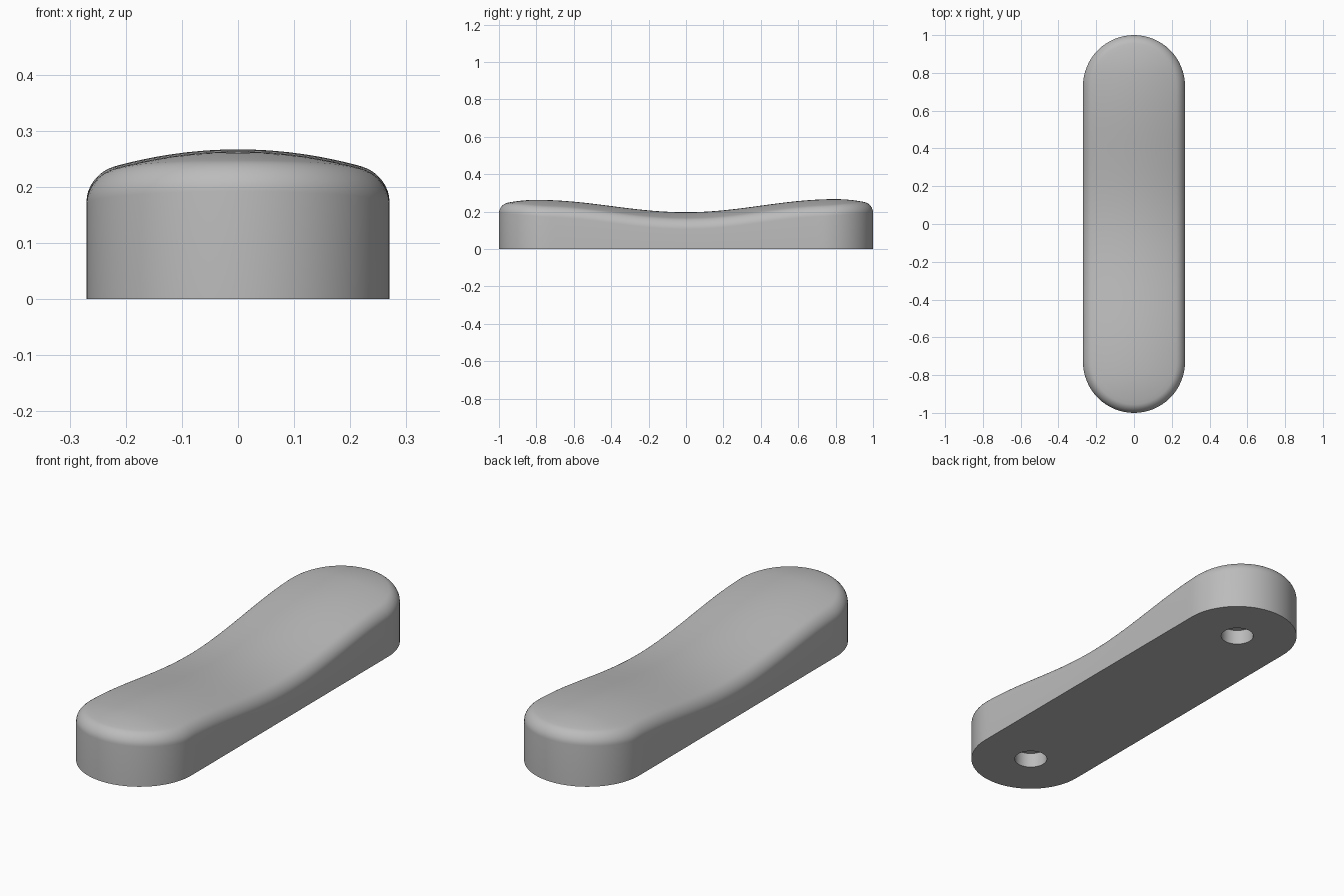
import bpy
import bmesh
from math import pi, cos, sin, sqrt

cube = bpy.data.objects.get("Cube")
if cube:
    bpy.data.objects.remove(cube, do_unlink=True)

RADIUS = 0.27          # half width and end radius
HALF = 1 - RADIUS      # centre of each rounded end
FILLET = 0.045         # rounded rim
ARC, SIDE = 32, 48     # segments per end and per straight side


def top_height(x, y):
    """Saddle-shaped wave along the length, with a crown across it."""
    peak = 0.267 if y > 0 else 0.263
    z = 0.197 + (peak - 0.197) * (1 - cos(pi * y / 0.8)) / 2
    z -= 0.4 * max(0, abs(y) - 0.8) ** 2
    return z - x * x / 1.6


def outline(r):
    """Points of a stadium with end radius r, counter-clockwise."""
    half = []
    for i in range(SIDE):
        half.append((r, -HALF + 2 * HALF * i / SIDE))
    for i in range(ARC):
        a = pi * i / ARC
        half.append((r * cos(a), HALF + r * sin(a)))
    return half + [(-x, -y) for x, y in half]


# Material
grey = bpy.data.materials.new("plain grey")
grey.use_nodes = True
colour = (0.5, 0.5, 0.5, 1)
grey.diffuse_color = colour
grey.node_tree.nodes["Principled BSDF"].inputs["Base Color"].default_value = colour

# Handle body: base ring, then inset rings over the rim to the centre line
bm = bmesh.new()
insets = [FILLET * (1 - cos(pi / 2 * i / 8)) for i in range(9)]
insets += [FILLET + (RADIUS - FILLET) * i / 10 for i in range(1, 11)]
rings = [[bm.verts.new((x, y, 0)) for x, y in outline(RADIUS)]]
for d in insets:
    gap = max(0, FILLET - d)
    drop = FILLET - sqrt(max(0, FILLET ** 2 - gap ** 2))
    rings.append([bm.verts.new((x, y, top_height(x, y) - drop))
                  for x, y in outline(RADIUS - d)])
for low, high in zip(rings, rings[1:]):
    n = len(low)
    for i in range(n):
        j = (i + 1) % n
        bm.faces.new((low[i], low[j], high[j], high[i]))
bm.faces.new(rings[0][::-1])
bmesh.ops.remove_doubles(bm, verts=bm.verts, dist=0.0001)
bmesh.ops.recalc_face_normals(bm, faces=bm.faces)
mesh = bpy.data.meshes.new("handle_body")
bm.to_mesh(mesh)
bm.free()
body = bpy.data.objects.new("handle_body", mesh)
bpy.context.collection.objects.link(body)
mesh.materials.append(grey)

# Blind mounting holes in the underside
for side in (-1, 1):
    bpy.ops.mesh.primitive_cylinder_add(vertices=40, radius=0.073, depth=0.142,
                                        location=(0, side * HALF, 0))
    cutter = bpy.context.object
    cutter.name = "hole_cutter"
    cutter.hide_render = True
    cutter.data.materials.append(grey)
    cut = body.modifiers.new("mounting hole", 'BOOLEAN')
    cut.operation = 'DIFFERENCE'
    cut.solver = 'EXACT'
    cut.object = cutter
    bpy.ops.object.select_all(action='DESELECT')
    body.select_set(True)
    bpy.context.view_layer.objects.active = body
    bpy.ops.object.modifier_apply(modifier=cut.name)
    bpy.data.objects.remove(cutter, do_unlink=True)

bpy.ops.object.shade_smooth_by_angle(angle=pi / 6)
